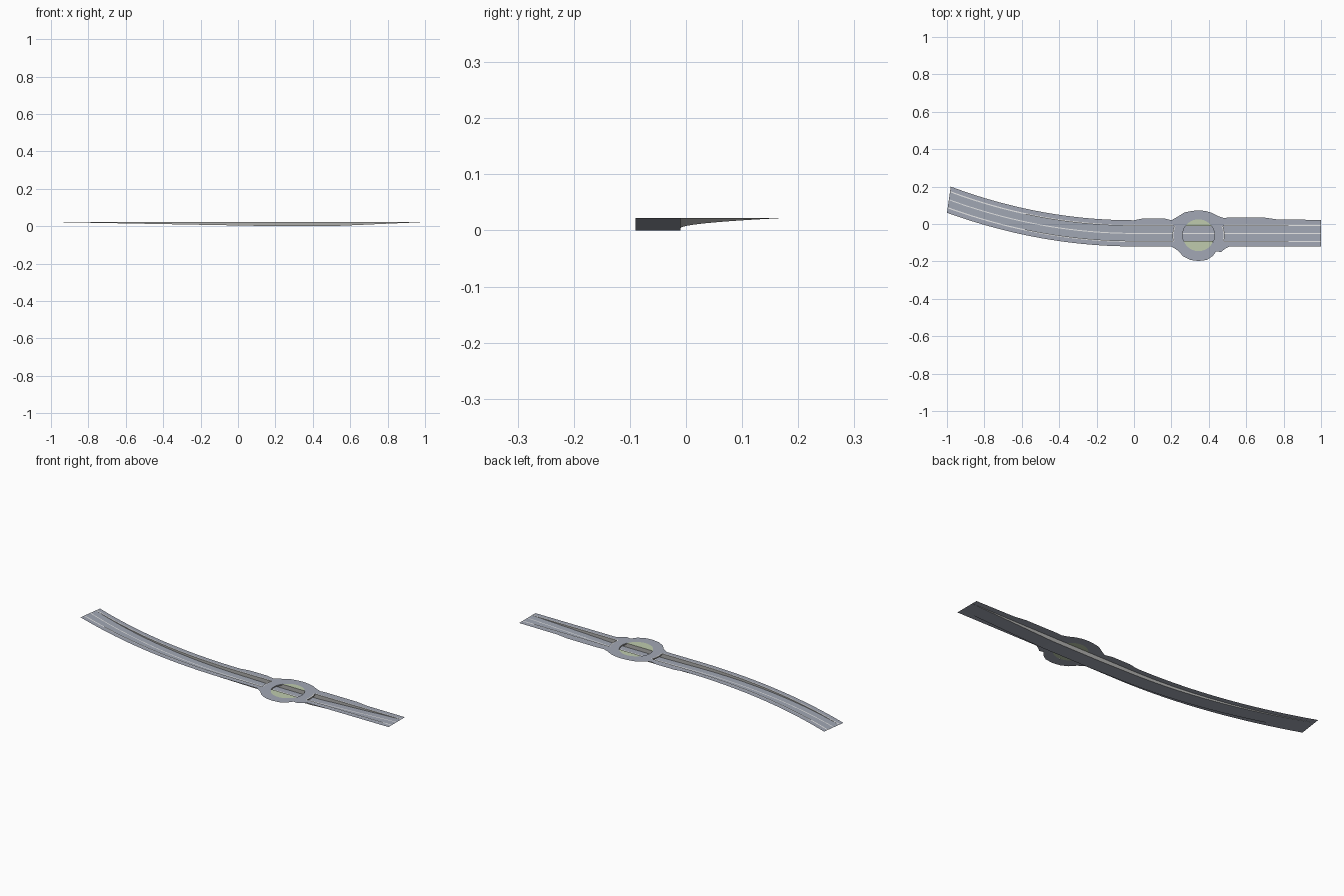
import bpy, bmesh, math

if "Cube" in bpy.data.objects:
    bpy.data.objects.remove(bpy.data.objects["Cube"])

Z = 0.022                        # street level
S0, S1 = -0.09, -0.01            # trench sides
CX, CY, RI, RO = 0.345, -0.06, 0.085, 0.139   # roundabout centre, island and bridge radii


def mat(name, c):
    m = bpy.data.materials.new(name)
    m.diffuse_color = (*c, 1)
    m.use_nodes = True
    m.node_tree.nodes["Principled BSDF"].inputs["Base Color"].default_value = m.diffuse_color
    return m


ASPHALT = mat("asphalt grey", (0.36, 0.39, 0.46))
GRASS = mat("pale green", (0.52, 0.60, 0.42))
WHITE = mat("road marking white", (0.8, 0.8, 0.8))
CONCRETE = mat("concrete grey", (0.42, 0.42, 0.41))


def bend(p):
    # the left half of the road curves towards the back
    x, y, z = p
    if x < 0:
        y, x = y + 0.18 * x * x, x + 0.02 * (y + 0.12) / 0.14 * x * x
    return (x, y, z)


def sheet(name, pairs, m):
    # ribbon of quads between two edges, given as pairs of points
    bm = bmesh.new()
    rows = [[bm.verts.new(bend(p)) for p in pr] for pr in pairs]
    for a, b in zip(rows, rows[1:]):
        f = bm.faces.new((a[0], b[0], b[1], a[1]))
        f.normal_update()
        if f.normal.z < 0:
            f.normal_flip()
    me = bpy.data.meshes.new(name)
    bm.to_mesh(me)
    bm.free()
    me.materials.append(m)
    ob = bpy.data.objects.new(name, me)
    bpy.context.collection.objects.link(ob)
    return ob


def span(a, b, n):
    return [a + (b - a) * i / n for i in range(n + 1)]


def interp(pts, x):
    for (xa, ya), (xb, yb) in zip(pts, pts[1:]):
        if x <= xb:
            return ya + (yb - ya) * (x - xa) / (xb - xa)
    return pts[-1][1]


def floor_z(x):
    return interp([(-1, Z), (0.2, 0), (0.5, 0), (1, Z)], x)


# outer kerb outlines of the deck
BACK = [(-1, .02), (0, .02), (.05, .03), (.16, .03), (.2, .02), (.235, .04), (.27, .062),
        (.31, .07), (.345, .073), (.38, .07), (.415, .06), (.45, .042), (.48, .032),
        (.51, .035), (.7, .034), (.77, .024), (1, .022)]
FRONT = [(-1, -.12), (.2, -.12), (.235, -.142), (.262, -.172), (.3, -.192), (.345, -.198),
         (.39, -.192), (.42, -.172), (.44, -.146), (.465, -.15), (.49, -.13), (.51, -.12), (1, -.12)]

for side, edge, outline, sg in (("back", S1, BACK, 1), ("front", S0, FRONT, -1)):
    # half chord where the island circle meets this trench side
    h = math.sqrt(RI ** 2 - (edge - CY) ** 2)

    def ring(x):
        return CY + sg * math.sqrt(max(RI ** 2 - (x - CX) ** 2, 0))

    def inner(x):
        return ring(x) if abs(x - CX) < h else edge

    xs = sorted({round(x, 4) for x in span(-1, 1, 100) + span(CX - h, CX + h, 24)
                 + [p[0] for p in outline]})
    sheet(side + "_street_deck", [((x, inner(x), Z), (x, outline_y, Z))
                                  for x in xs for outline_y in [interp(outline, x)]], ASPHALT)
    sheet(side + "_island_grass", [((x, edge, Z), (x, max(ring(x), edge) if sg > 0
                                    else min(ring(x), edge), Z))
                                   for x in span(CX - h, CX + h, 24)], GRASS)
    # retaining wall of the trench
    sheet(side + "_trench_wall", [((x, edge, floor_z(x)), (x, edge, Z))
                                  for x in span(-1, 1, 100)], CONCRETE)
    # kerb marking along the trench, interrupted at the roundabout
    for part, a, b in (("left", -1, 0.21), ("right", 0.48, 1)):
        sheet(f"{side}_{part}_kerb_line", [((x, edge, Z + .0004), (x, edge + sg * .006, Z + .0004))
                                           for x in span(a, b, 40)], WHITE)

# underpass carriageway and its centre line
xs = span(-1, 1, 100)
sheet("underpass_road", [((x, S0, floor_z(x)), (x, S1, floor_z(x))) for x in xs], ASPHALT)
sheet("underpass_centre_line", [((x, -.0525, floor_z(x) + .0004), (x, -.0475, floor_z(x) + .0004))
                                for x in xs], WHITE)

# two bridges carrying the roundabout across the trench
for name, d in (("left", -1), ("right", 1)):
    def arc(r, y):
        return CX + d * math.sqrt(r * r - (y - CY) ** 2)

    ys = span(S0, S1, 12)
    for part, z in (("deck", Z), ("soffit", 0.015)):
        sheet(f"{name}_bridge_{part}", [((arc(RI, y), y, z), (arc(RO, y), y, z)) for y in ys], ASPHALT)
    for part, r in (("inner", RI), ("outer", RO)):
        sheet(f"{name}_bridge_{part}_face", [((arc(r, y), y, 0.015), (arc(r, y), y, Z))
                                             for y in ys], CONCRETE)
    sheet(name + "_bridge_edge_line", [((arc(RO, y), y, Z + .0004), (arc(RO - .006, y), y, Z + .0004))
                                       for y in ys], WHITE)
